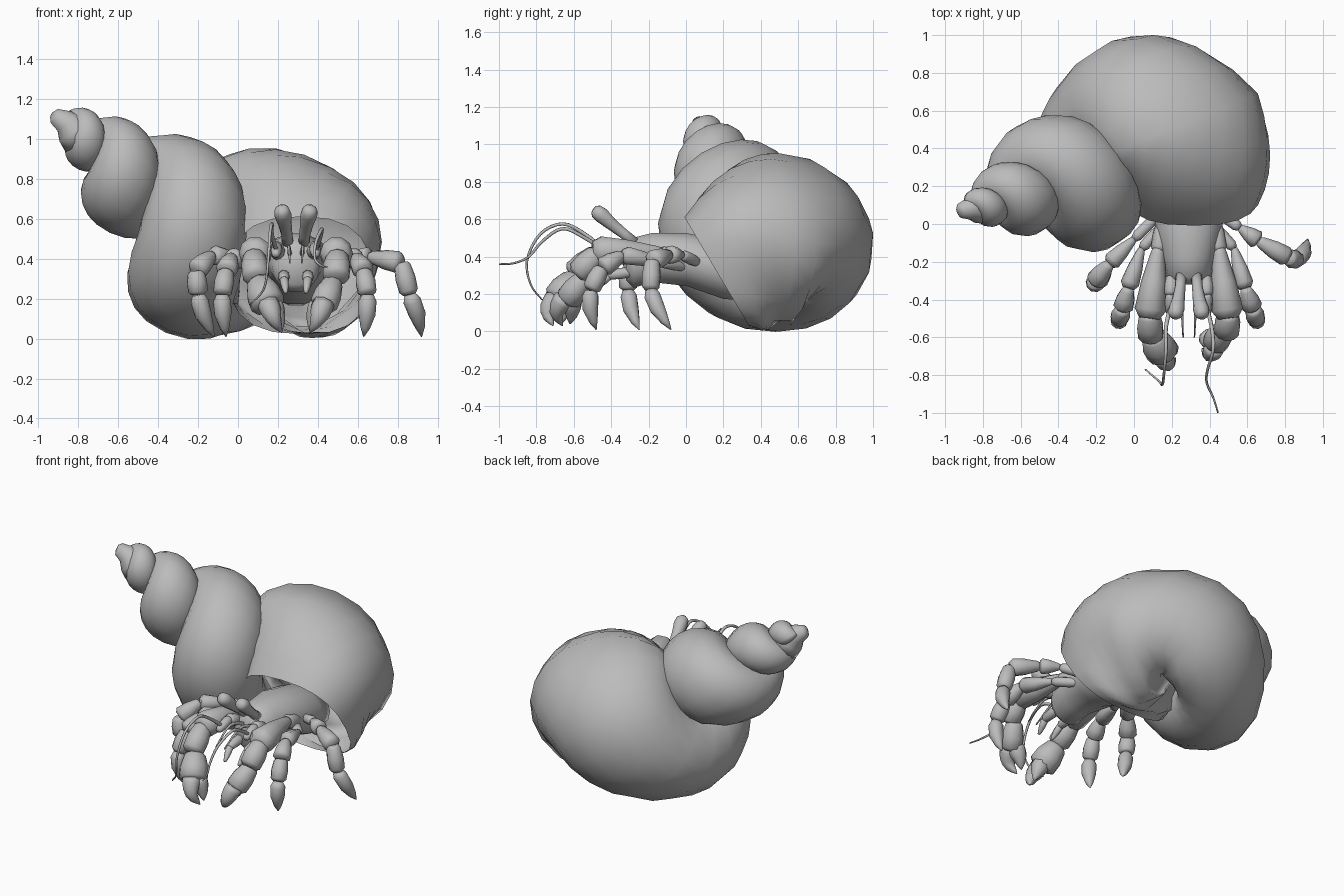
import bpy, bmesh, math
from mathutils import Vector as V

if "Cube" in bpy.data.objects:
    bpy.data.objects.remove(bpy.data.objects["Cube"])

grey = bpy.data.materials.new("plain_grey")
grey.diffuse_color = (0.5, 0.5, 0.5, 1)
grey.use_nodes = True
grey.node_tree.nodes["Principled BSDF"].inputs["Base Color"].default_value = grey.diffuse_color


def finish(bm, name):
    bmesh.ops.recalc_face_normals(bm, faces=bm.faces[:])
    me = bpy.data.meshes.new(name)
    bm.to_mesh(me)
    bm.free()
    me.materials.append(grey)
    me.shade_smooth()
    ob = bpy.data.objects.new(name, me)
    bpy.context.scene.collection.objects.link(ob)
    return ob


def loft(bm, rings, cap_start=True, cap_end=True):
    vs = [[bm.verts.new(p) for p in r] for r in rings]
    n = len(vs[0])
    for a, b in zip(vs, vs[1:]):
        for i in range(n):
            j = (i + 1) % n
            bm.faces.new((a[i], a[j], b[j], b[i]))
    if cap_start:
        bm.faces.new(vs[0][::-1])
    if cap_end:
        bm.faces.new(vs[-1])


def tube(bm, pts, radii, sides=10):
    """Round tube through points, one radius per point."""
    pts = [V(p) for p in pts]
    rings = []
    for i, p in enumerate(pts):
        t = (pts[min(i + 1, len(pts) - 1)] - pts[max(i - 1, 0)]).normalized()
        s = t.cross(V((0.93, 0.21, 0.3))).normalized()
        w = t.cross(s)
        rings.append([p + radii[i] * (math.cos(a) * s + math.sin(a) * w)
                      for a in (k * math.tau / sides for k in range(sides))])
    loft(bm, rings)


def segment(bm, p, q, r0, r1):
    """One swollen limb segment, pinched at both joints."""
    p, q = V(p), V(q)
    ts = (0, 0.1, 0.5, 0.88, 1)
    rs = (r0 * 0.7, r0 * 0.95, (r0 + r1) * 0.55, r1, r1 * 0.65)
    tube(bm, [p.lerp(q, t) for t in ts], rs)


def spline(pts, steps=6):
    """Catmull-Rom points along a path."""
    P = [V(p) for p in pts]
    P = [2 * P[0] - P[1]] + P + [2 * P[-1] - P[-2]]
    out = []
    for a, b, c, d in zip(P, P[1:], P[2:], P[3:]):
        for k in range(steps):
            t = k / steps
            out.append(0.5 * (2 * b + (c - a) * t + (2 * a - 5 * b + 4 * c - d) * t * t
                              + (3 * b - a - 3 * c + d) * t ** 3))
    return out + [P[-2]]


# Spiral shell: growing rings around a slanted axis
apex = V((-0.92, 0.04, 1.10))
axis = V((0.75, 0.31, -0.60)).normalized()
up = (V((0, 0, 1)) - axis.z * axis).normalized()
front = axis.cross(up)
SIDES, STEP = 20, 18


def smooth(a, b, x):
    t = max(0, min(1, (x - a) / (b - a)))
    return t * t * (3 - 2 * t)


def bump(x, centre, width):
    return math.exp(-((x - centre) / width) ** 2)


def ring(c, e1, e2, base, tip, outer, inner, corner=0, power=1):
    pts = []
    for k in range(SIDES):
        a = k * math.tau / SIDES
        x, y = (math.copysign(abs(v) ** power, v) for v in (math.cos(a), math.sin(a)))
        low = inner + corner * max(x, 0)
        pts.append(c + e1 * x * (base if x > 0 else tip) + e2 * y * (outer if y > 0 else low))
    return pts


rings = []
for i in range(-int(3.3 * STEP), 1):
    th = i * math.tau / STEP
    s = math.exp(0.101 * th)
    f = s * (1.13 - 0.13 * smooth(0.42, 0.54, s))
    out = math.cos(th) * up + math.sin(th) * front
    c = apex + s * (1.38 * axis + 0.27 * out) + V((0, 0, 0.12)) * (1 - s) ** 3
    c.x += 0.10 * bump(th, -1.8, 0.8) - 0.06 * (1 - s) ** 4
    late = smooth(-2.4, -0.7, th)
    rings.append(ring(c, axis, out,
                      f * (0.52 + 0.12 * bump(th, -8.4, 1.1) - 0.04 * bump(th, -5.5, 1)
                           + 0.06 * bump(th, -12.6, 1.2) - 0.07 * late),
                      f * (0.47 - 0.08 * bump(th, -2.8, 1.0) + 0.08 * smooth(-1, 0, th)),
                      f * (0.42 - 0.015 * late + 0.05 * bump(th, -4.7, 0.9)),
                      f * 0.28, 0.24 * smooth(-1.4, 0, th)))
# last part of the body whorl bends into the aperture
end, ctrl = V((0.32, 0.17, 0.31)), V((0.36, 0.30, 0.56))
e1, e2 = V((1, 0, 0)), V((0, -0.51, 0.86))
for k in range(1, 7):
    t = k / 6
    p = c.lerp(ctrl, t).lerp(ctrl.lerp(end, t), t)
    mix = lambda a, b: a + (b - a) * t
    rings.append(ring(p, axis.lerp(e1, t).normalized(), up.lerp(e2, t).normalized(),
                      mix(0.45, 0.35), mix(0.55, 0.37), mix(0.405, 0.35),
                      mix(0.28, 0.335) + 0.13 * math.sin(math.pi * t), 0.24 * (1 - t),
                      mix(1, 0.8)))
bm = bmesh.new()
loft(bm, rings, cap_end=False)
finish(bm, "spiral_shell")

# Blunt tip of the spire
bm = bmesh.new()
tube(bm, [(-0.79, 0.10, 1.00), (-0.83, 0.09, 1.05), (-0.87, 0.08, 1.09), (-0.92, 0.07, 1.115),
          (-0.93, 0.065, 1.12)], [0.10, 0.09, 0.06, 0.04, 0.02], 12)
finish(bm, "shell_tip")

# Carapace: sections of y, half width, top, bottom
CX = 0.29
bm = bmesh.new()
rings = []
for y, w, top, bot in ((0.36, 0.13, 0.42, 0.16), (0.2, 0.19, 0.49, 0.17), (0, 0.18, 0.53, 0.24),
                       (-0.18, 0.14, 0.53, 0.26), (-0.28, 0.12, 0.505, 0.23),
                       (-0.32, 0.09, 0.46, 0.27)):
    zc, h = (top + bot) / 2, (top - bot) / 2
    rings.append([V((CX + w * math.cos(a), y, zc + h * math.sin(a)))
                  for a in (k * math.tau / 14 for k in range(14))])
loft(bm, rings)
finish(bm, "carapace")

# Walking legs: joints, each segment widening outwards
legs = {
    "left_rear_leg": ((0.16, 0.08, 0.36), (0.0, -0.08, 0.40), (-0.13, -0.21, 0.42),
                      (-0.21, -0.31, 0.34), (-0.20, -0.31, 0.22), (-0.12, -0.25, 0.01)),
    "left_front_leg": ((0.18, 0.02, 0.34), (0.04, -0.13, 0.37), (-0.03, -0.34, 0.41),
                       (-0.06, -0.45, 0.34), (-0.08, -0.51, 0.22), (-0.06, -0.48, 0.01)),
    "right_rear_leg": ((0.42, 0.08, 0.36), (0.56, -0.02, 0.41), (0.66, -0.09, 0.41),
                       (0.82, -0.18, 0.38), (0.86, -0.19, 0.22), (0.92, -0.08, 0.01)),
    "right_front_leg": ((0.40, 0.02, 0.34), (0.53, -0.13, 0.37), (0.59, -0.34, 0.41),
                        (0.63, -0.45, 0.34), (0.65, -0.51, 0.22), (0.63, -0.48, 0.01)),
}
for name, j in legs.items():
    bm = bmesh.new()
    for k, (r0, r1) in enumerate(((0.025, 0.03), (0.025, 0.05), (0.035, 0.055), (0.045, 0.048))):
        segment(bm, j[k], j[k + 1], r0, r1)
    a, b = V(j[4]), V(j[5])
    bow = (a - V(j[2])).normalized() * 0.02
    tube(bm, [a, a.lerp(b, 0.12) + bow * 0.4, a.lerp(b, 0.4) + bow, a.lerp(b, 0.75) + bow * 0.6, b],
         [0.03, 0.045, 0.043, 0.024, 0.003])
    finish(bm, name)

# Mirrored pairs: claw arms, eye stalks, mouth feelers
for side, m, hand, dy in (("left", 1, 0.088, 0.0), ("right", -1, 0.07, 0.05)):
    def P(x, y, z):
        return V((CX - m * x, y, z))

    bm = bmesh.new()
    segment(bm, P(0.13, 0.05, 0.36), P(0.16, -0.15, 0.42), 0.035, 0.045)
    segment(bm, P(0.16, -0.12, 0.42), P(0.21, -0.50, 0.43), 0.04, 0.083)
    segment(bm, P(0.21, -0.47, 0.42), P(0.20, -0.61 + dy / 2, 0.30), 0.06, 0.068)
    segment(bm, P(0.19, -0.59 + dy, 0.29), P(0.135, -0.69 + dy, 0.16), hand * 0.8, hand)
    # pincer fingers
    for a, b, c in ((P(0.14, -0.70 + dy, 0.18), P(0.11, -0.74 + dy, 0.10), P(0.07, -0.71 + dy, 0.03)),
                    (P(0.12, -0.66 + dy, 0.17), P(0.09, -0.66 + dy, 0.10), P(0.07, -0.67 + dy, 0.04))):
        path = spline((a, b, c), 3)
        tube(bm, path, [0.055, 0.055, 0.05, 0.04, 0.03, 0.018, 0.003], 8)
    finish(bm, side + "_claw_arm")

    bm = bmesh.new()
    tube(bm, [P(0.04, -0.27, 0.47), P(0.045, -0.33, 0.52), P(0.055, -0.40, 0.575),
              P(0.065, -0.45, 0.62), P(0.070, -0.48, 0.643), P(0.072, -0.495, 0.653)],
         [0.03, 0.028, 0.034, 0.043, 0.038, 0.02])
    finish(bm, side + "_eye_stalk")

    bm = bmesh.new()
    segment(bm, P(0.09, -0.28, 0.42), P(0.095, -0.38, 0.46), 0.035, 0.035)
    segment(bm, P(0.095, -0.37, 0.46), P(0.10, -0.48, 0.42), 0.03, 0.022)
    segment(bm, P(0.06, -0.28, 0.32), P(0.06, -0.42, 0.30), 0.03, 0.026)
    segment(bm, P(0.06, -0.41, 0.30), P(0.05, -0.48, 0.23), 0.024, 0.012)
    path = spline((P(0.03, -0.30, 0.42), P(0.035, -0.45, 0.46), P(0.03, -0.60, 0.38)), 4)
    tube(bm, path, [0.012 - 0.001 * k for k in range(len(path))], 6)
    finish(bm, side + "_mouthparts")

# Long antennae
for name, pts in (
        ("left_antenna", ((0.20, -0.42, 0.42), (0.17, -0.54, 0.52), (0.17, -0.66, 0.575),
                          (0.16, -0.78, 0.52), (0.15, -0.85, 0.38), (0.13, -0.83, 0.25),
                          (0.06, -0.77, 0.17))),
        ("right_antenna", ((0.38, -0.42, 0.42), (0.41, -0.54, 0.50), (0.42, -0.66, 0.55),
                           (0.39, -0.77, 0.48), (0.385, -0.84, 0.40), (0.42, -0.92, 0.365),
                           (0.445, -1.0, 0.36)))):
    path = spline(pts, 4)
    bm = bmesh.new()
    tube(bm, path, [0.012 - 0.008 * k / len(path) for k in range(len(path))], 6)
    finish(bm, name)
